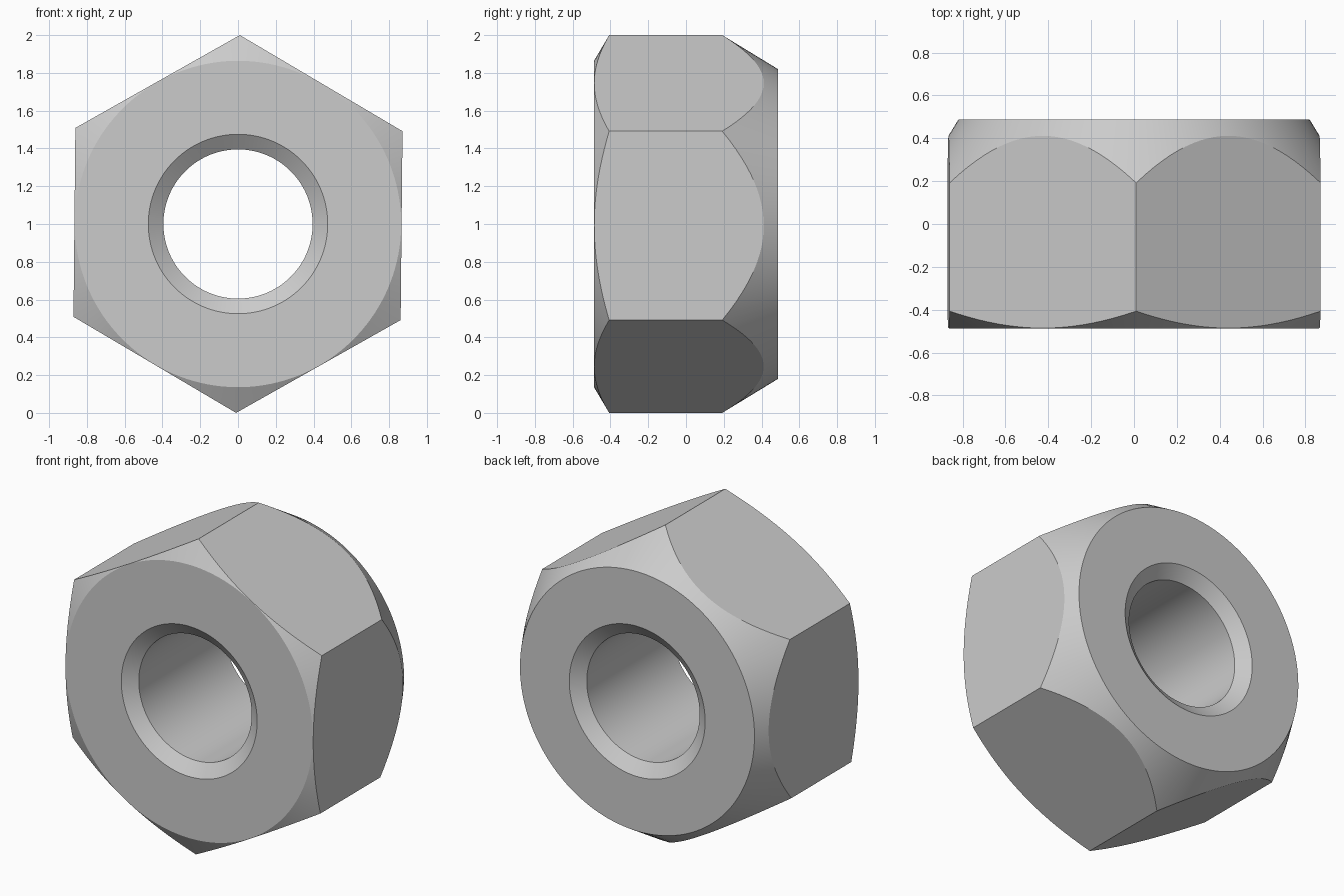
import bpy
import bmesh
from math import sin, cos, pi, radians

cube = bpy.data.objects.get("Cube")
if cube:
    bpy.data.objects.remove(cube, do_unlink=True)

# Main dimensions
CORNER = 1.0
FLAT = CORNER * cos(pi / 6)
HALF = 0.487
BORE, BORE_RIM, BORE_BEVEL = 0.395, 0.475, 0.06
FRONT_RIM, FRONT_SLOPE = 0.864, 0.59
BACK_RIM, BACK_SLOPE = 0.82, 1.64
SIDE_STEPS = 24
TWIST = 0.01


def section(angle):
    """Closed radius/depth outline of the nut at one angle from a corner."""
    hexagon = FLAT / cos(angle % (pi / 3) - pi / 6)
    return [
        (BORE, -HALF + BORE_BEVEL),
        (BORE_RIM, -HALF),
        (FRONT_RIM, -HALF),
        (hexagon, -HALF + (hexagon - FRONT_RIM) * FRONT_SLOPE),
        (hexagon, HALF - (hexagon - BACK_RIM) * BACK_SLOPE),
        (BACK_RIM, HALF),
        (BORE_RIM, HALF),
        (BORE, HALF - BORE_BEVEL),
    ]


# Sweep the outline around the y axis
bm = bmesh.new()
count = 6 * SIDE_STEPS
rings = []
for i in range(count):
    a = 2 * pi * i / count
    # Rounding noise at a corner is harmless: both sides share its radius
    rings.append([bm.verts.new((r * sin(a + TWIST), y, CORNER + r * cos(a + TWIST)))
                  for r, y in section(a)])
for i, ring in enumerate(rings):
    following = rings[(i + 1) % count]
    for j in range(len(ring)):
        k = (j + 1) % len(ring)
        bm.faces.new((ring[j], ring[k], following[k], following[j]))
bmesh.ops.recalc_face_normals(bm, faces=bm.faces)

mesh = bpy.data.meshes.new("hex_nut")
bm.to_mesh(mesh)
bm.free()
nut = bpy.data.objects.new("hex_nut", mesh)
bpy.context.collection.objects.link(nut)

# Plain grey metal
grey = bpy.data.materials.new("grey_metal")
grey.use_nodes = True
colour = (0.6, 0.6, 0.6, 1)
grey.diffuse_color = colour
grey.node_tree.nodes["Principled BSDF"].inputs["Base Color"].default_value = colour
mesh.materials.append(grey)

# Smooth bore and chamfers with crisp edges
bpy.ops.object.select_all(action="DESELECT")
nut.select_set(True)
bpy.context.view_layer.objects.active = nut
bpy.ops.object.shade_smooth_by_angle(angle=radians(25))
